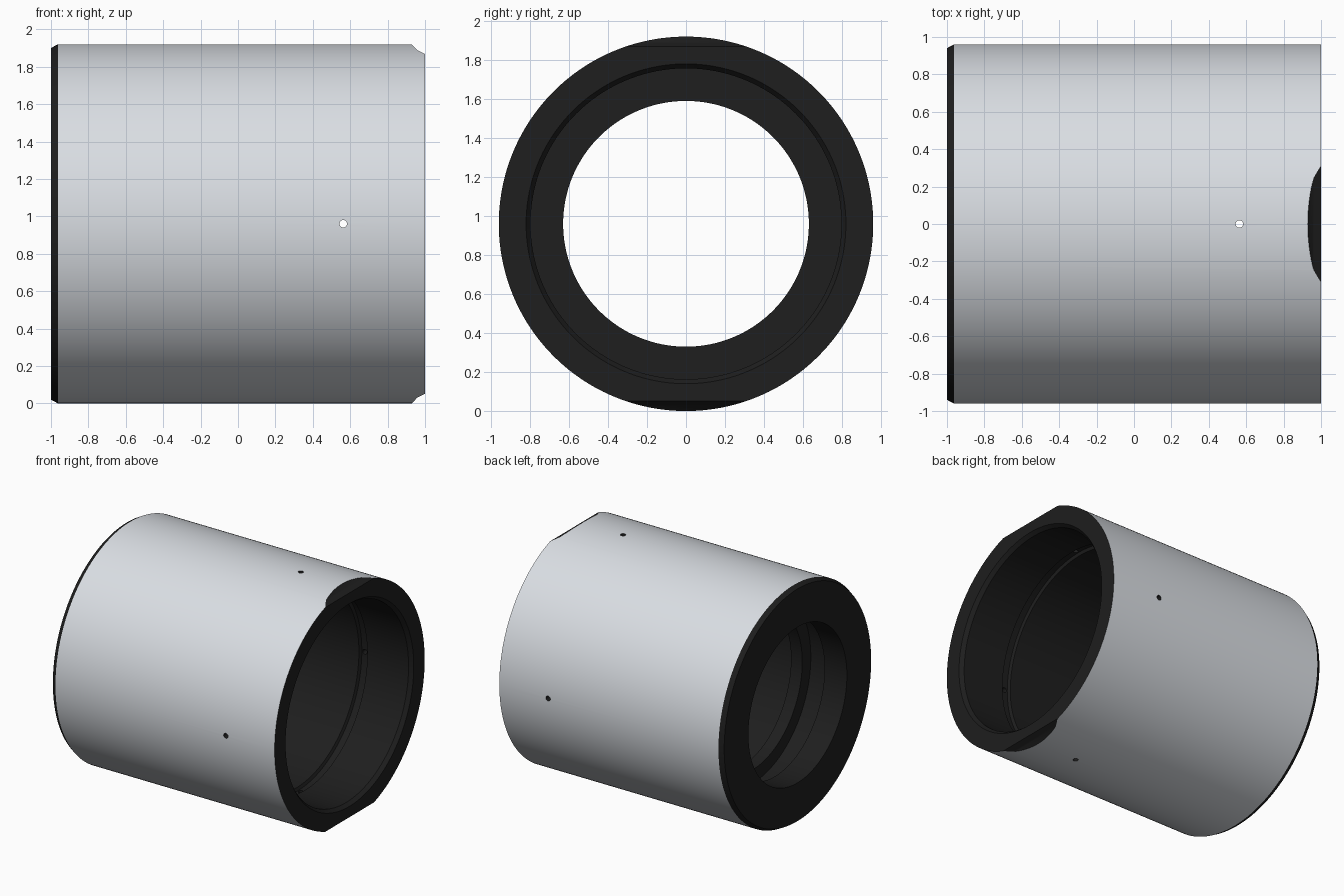
import bpy, bmesh, math

if "Cube" in bpy.data.objects:
    bpy.data.objects.remove(bpy.data.objects["Cube"])

CZ = 0.96      # axis height
SEG = 192


def mesh_object(name, bm):
    bmesh.ops.recalc_face_normals(bm, faces=bm.faces)
    me = bpy.data.meshes.new(name)
    bm.to_mesh(me)
    bm.free()
    ob = bpy.data.objects.new(name, me)
    bpy.context.collection.objects.link(ob)
    return ob


def lathe_x(name, profile):
    """Revolve a closed (x, radius) profile round the x axis."""
    bm = bmesh.new()
    rings = []
    for i in range(SEG):
        a = 2 * math.pi * i / SEG
        rings.append([bm.verts.new((x, r * math.cos(a), CZ + r * math.sin(a)))
                      for x, r in profile])
    n = len(profile)
    for i in range(SEG):
        p, q = rings[i], rings[(i + 1) % SEG]
        for j in range(n):
            k = (j + 1) % n
            bm.faces.new((p[j], p[k], q[k], q[j]))
    return mesh_object(name, bm)


def prism_y(name, points, half):
    """Extrude an (x, z) outline along y."""
    bm = bmesh.new()
    face = bm.faces.new([bm.verts.new((x, -half, z)) for x, z in points])
    ext = bmesh.ops.extrude_face_region(bm, geom=[face])
    for v in ext["geom"]:
        if isinstance(v, bmesh.types.BMVert):
            v.co.y = half
    return mesh_object(name, bm)


def material(name, rgb):
    mat = bpy.data.materials.new(name)
    mat.diffuse_color = (*rgb, 1)
    mat.use_nodes = True
    mat.node_tree.nodes["Principled BSDF"].inputs["Base Color"].default_value = mat.diffuse_color
    return mat


# Bushing body: chamfered outside, seal lips, wide bore with oil groove
body = lathe_x("bushing_body", [
    (-1, 0.94), (-0.963, 0.96), (1, 0.96),
    (1, 0.82), (0.97, 0.797), (0.60, 0.797), (0.59, 0.82),
    (0.535, 0.82), (0.525, 0.797), (-0.50, 0.797),
    (-0.50, 0.63), (-0.60, 0.63), (-0.60, 0.74),
    (-0.80, 0.74), (-0.80, 0.63), (-1, 0.63)])

cutters = []

# Top and bottom relief notches at the right end
for side, label in ((1, "top"), (-1, "bottom")):
    outline = [(0.926, 0.963), (0.96, 0.928), (1.0, 0.908),
               (1.1, 0.87), (1.1, 1.1), (0.926, 1.1)]
    cutters.append(prism_y("notch_cutter_" + label,
                           [(x, CZ + side * h) for x, h in outline], 0.5))

# Cross-drilled oil holes
for label, rot in (("vertical", (0, 0, 0)), ("sideways", (math.pi / 2, 0, 0))):
    bpy.ops.mesh.primitive_cylinder_add(vertices=24, radius=0.02, depth=2.4,
                                        location=(0.563, 0, CZ), rotation=rot)
    hole = bpy.context.object
    hole.name = "oil_hole_cutter_" + label
    cutters.append(hole)

# Apply the cuts, then remove the cutters
bpy.context.view_layer.objects.active = body
for c in cutters:
    c.hide_render = True
    mod = body.modifiers.new("cut", 'BOOLEAN')
    mod.operation = 'DIFFERENCE'
    mod.solver = 'EXACT'
    mod.object = c
    bpy.ops.object.modifier_apply(modifier=mod.name)
for c in cutters:
    bpy.data.objects.remove(c, do_unlink=True)

# Light steel on the outer wall, near-black on every other surface
body.data.materials.clear()
body.data.materials.append(material("dark_machined", (0.013, 0.013, 0.013)))
body.data.materials.append(material("light_steel", (0.70, 0.73, 0.77)))
for f in body.data.polygons:
    on_wall = all(
        math.hypot(co.y, co.z - CZ) > 0.955
        for co in (body.data.vertices[i].co for i in f.vertices))
    f.material_index = int(on_wall and abs(f.normal.x) < 0.05)

bpy.ops.object.select_all(action='DESELECT')
body.select_set(True)
bpy.context.view_layer.objects.active = body
bpy.ops.object.shade_smooth_by_angle(angle=math.radians(20))
